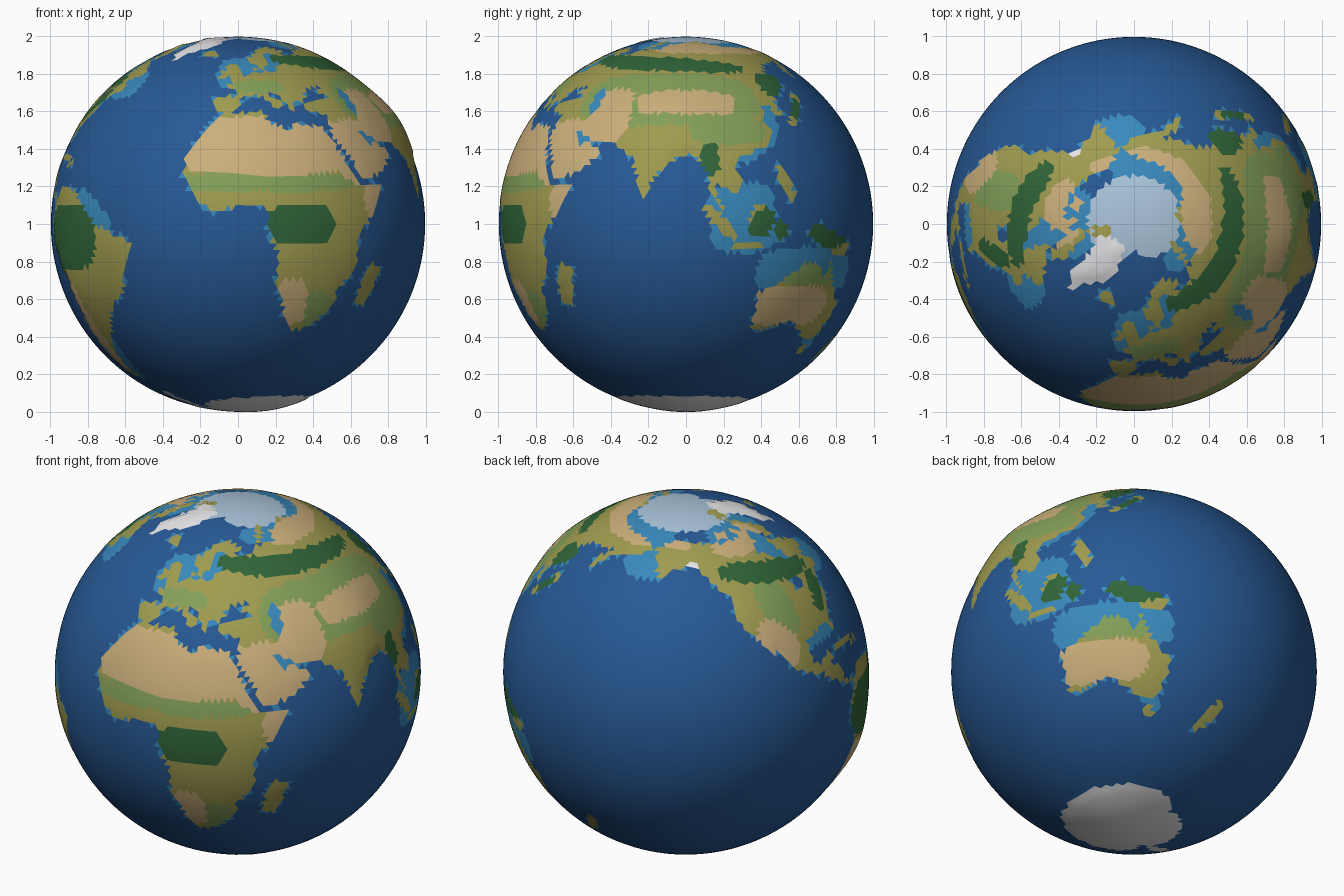
import bpy
import bmesh
import math
import random
from mathutils import Vector

random.seed(4)
default_cube = bpy.data.objects.get("Cube")
if default_cube:
    bpy.data.objects.remove(default_cube, do_unlink=True)

mesh = bpy.data.meshes.new("globe")
globe = bpy.data.objects.new("globe", mesh)
bpy.context.collection.objects.link(globe)


def add_material(name, red, green, blue):
    """Add a flat colour to the globe and return its slot number."""
    mat = bpy.data.materials.new(name)
    mat.use_nodes = True
    colour = (red, green, blue, 1)
    mat.diffuse_color = colour
    for node in mat.node_tree.nodes:
        if node.type == "BSDF_PRINCIPLED":
            node.inputs["Base Color"].default_value = colour
            node.inputs["Roughness"].default_value = 0.9
    mesh.materials.append(mat)
    return len(mesh.materials) - 1


ocean = add_material("deep ocean blue", 0.02, 0.1, 0.3)
shallow = add_material("shallow water blue", 0.04, 0.25, 0.5)
sea_ice = add_material("pale sea ice", 0.4, 0.55, 0.7)
savanna = add_material("olive savanna", 0.35, 0.33, 0.08)
grass = add_material("grass green", 0.23, 0.35, 0.1)
forest = add_material("forest green", 0.03, 0.13, 0.04)
desert = add_material("desert sand", 0.6, 0.43, 0.2)
ice = add_material("snow white", 0.83, 0.83, 0.85)
OPEN_SEA = {ocean}
WATER = {ocean, shallow, sea_ice}
LAND = {savanna, grass, forest, desert}

# Ball of small triangles
bm = bmesh.new()
bmesh.ops.create_icosphere(bm, subdivisions=6, radius=1)


def direction(lon, lat):
    """Unit vector for a longitude and latitude; longitude zero faces the front."""
    lon, lat = math.radians(lon), math.radians(lat)
    return Vector((math.cos(lat) * math.sin(lon), -math.cos(lat) * math.cos(lon), math.sin(lat)))


def lon_lat(point):
    point = point.normalized()
    return math.degrees(math.atan2(point.x, -point.y)), math.degrees(math.asin(point.z))


places = [(face, *lon_lat(face.calc_center_median())) for face in bm.faces]


def inside(lon, lat, outline):
    hit = False
    for (ax, ay), (bx, by) in zip(outline, outline[1:] + outline[:1]):
        if (ay > lat) != (by > lat) and lon < ax + (bx - ax) * (lat - ay) / (by - ay):
            hit = not hit
    return hit


def region(colour, *outline):
    """Paint the water faces within a coastline."""
    lons, lats = zip(*outline)
    for face, lon, lat in places:
        if face.material_index in WATER and min(lats) <= lat <= max(lats):
            if inside(lon, lat, outline) or inside(lon + 360, lat, outline):
                face.material_index = colour


def patch(colour, over, lon, lat, wide, tall, turn=0):
    """Paint a rounded patch, given by its centre and half sizes in degrees."""
    cos, sin = math.cos(math.radians(turn)), math.sin(math.radians(turn))
    for face, face_lon, face_lat in places:
        if face.material_index in over:
            east = (face_lon - lon + 180) % 360 - 180
            north = face_lat - lat
            along = abs(east * cos + north * sin) / wide
            across = abs(north * cos - east * sin) / tall
            if along ** 3 + across ** 3 < 1:
                face.material_index = colour


# Shallow seas of Europe and the north
patch(shallow, OPEN_SEA, lon=0, lat=54, wide=11, tall=8)
patch(shallow, OPEN_SEA, lon=19, lat=60, wide=9, tall=6)
patch(shallow, OPEN_SEA, lon=120, lat=73, wide=85, tall=5)
patch(shallow, OPEN_SEA, lon=190, lat=64, wide=16, tall=10)
# Shallow seas of Asia and Australia
patch(shallow, OPEN_SEA, lon=122, lat=35, wide=4, tall=6)
patch(shallow, OPEN_SEA, lon=116, lat=25, wide=10, tall=3, turn=35)
patch(shallow, OPEN_SEA, lon=108, lat=2, wide=11, tall=11)
patch(shallow, OPEN_SEA, lon=133, lat=-15, wide=20, tall=8)
patch(shallow, OPEN_SEA, lon=147, lat=-40, wide=3, tall=3)
patch(shallow, OPEN_SEA, lon=52, lat=27, wide=5, tall=3)
# Shallow seas of the Americas
patch(shallow, OPEN_SEA, lon=-85, lat=59, wide=9, tall=8)
patch(shallow, OPEN_SEA, lon=-92, lat=72, wide=32, tall=7)
patch(shallow, OPEN_SEA, lon=-59, lat=48, wide=9, tall=6)
patch(shallow, OPEN_SEA, lon=-89, lat=28, wide=9, tall=3)
patch(shallow, OPEN_SEA, lon=-51, lat=4, wide=10, tall=3, turn=-35)
patch(shallow, OPEN_SEA, lon=-63, lat=-45, wide=5, tall=11)
# Polar sea ice
patch(sea_ice, WATER, lon=180, lat=90, wide=190, tall=15)

# Africa
region(savanna, (-17, 15), (-17, 21), (-10, 31), (-6, 36), (10, 37), (11, 33), (19, 30), (20, 33),
       (32, 31), (34, 27), (37, 21), (39, 16), (43, 12), (51, 12), (48, 5), (40, -3), (40, -15),
       (35, -20), (35, -24), (28, -33), (20, -35), (18, -32), (12, -17), (13, -10), (9, -1),
       (9, 4), (5, 6), (-8, 4), (-13, 8))
# Europe
region(savanna, (-9, 37), (-9, 43), (-1, 43), (-1, 46), (-5, 48), (8, 54), (8, 57), (11, 54),
       (19, 54), (22, 58), (29, 60), (23, 60), (21, 63), (25, 65), (22, 66), (17, 62), (18, 59),
       (13, 55), (11, 59), (7, 58), (5, 61), (14, 68), (25, 71), (40, 67), (33, 66), (38, 64),
       (50, 68), (50, 42), (41, 42), (37, 45), (39, 47), (31, 46), (28, 41), (23, 41), (22, 36),
       (19, 41), (14, 45), (12, 44), (18, 40), (16, 38), (10, 43), (3, 43), (-2, 37), (-5, 36))
# Northern Asia
region(savanna, (49, 42), (49, 68), (68, 69), (70, 73), (87, 75), (104, 77), (113, 74), (130, 71),
       (160, 70), (178, 69), (190, 66), (178, 62), (163, 58), (157, 51), (156, 57), (163, 61),
       (143, 59), (135, 54), (141, 52), (140, 48), (128, 41), (129, 36), (126, 35), (125, 39),
       (118, 39))
# Southern Asia and Arabia
region(savanna, (49, 43), (118, 40), (122, 37), (119, 35), (122, 31), (119, 25), (108, 21),
       (106, 18), (109, 13), (105, 9), (100, 13), (99, 10), (103, 2), (98, 9), (97, 16), (92, 22),
       (87, 21), (80, 15), (77, 8), (73, 17), (72, 21), (66, 25), (57, 26), (50, 30), (48, 30),
       (51, 25), (56, 26), (60, 22), (55, 17), (43, 13), (42, 17), (35, 28), (36, 36), (27, 37),
       (27, 40), (36, 42))
# North America
region(savanna, (-168, 66), (-157, 71), (-115, 68), (-95, 68), (-94, 72), (-82, 69), (-87, 64),
       (-94, 60), (-82, 55), (-80, 51), (-77, 54), (-78, 62), (-65, 59), (-56, 53), (-66, 50),
       (-60, 46), (-70, 43), (-76, 35), (-81, 31), (-80, 26), (-84, 30), (-97, 28), (-97, 21),
       (-94, 18), (-90, 21), (-87, 21), (-88, 16), (-83, 15), (-83, 10), (-77, 8), (-83, 8),
       (-94, 16), (-105, 20), (-113, 31), (-110, 23), (-115, 30), (-124, 40), (-124, 48),
       (-138, 59), (-149, 60), (-160, 55), (-165, 61))
# South America
region(savanna, (-77, 8), (-72, 12), (-62, 10), (-50, 0), (-35, -6), (-39, -14), (-41, -22),
       (-48, -26), (-58, -38), (-65, -45), (-66, -55), (-74, -52), (-70, -18), (-81, -5), (-80, 1))
# Australia
region(savanna, (114, -22), (122, -18), (131, -12), (136, -12), (140, -17), (142, -11), (146, -19),
       (153, -26), (150, -37), (145, -39), (136, -34), (131, -31), (118, -35), (115, -34))
# Greenland
region(ice, (-45, 60), (-54, 67), (-58, 75), (-72, 78), (-60, 82), (-35, 83), (-18, 81), (-21, 72),
       (-38, 66))
# Antarctica
patch(ice, WATER, lon=75, lat=-90, wide=130, tall=23)
patch(ice, WATER, lon=-120, lat=-90, wide=90, tall=15)
patch(ice, WATER, lon=-62, lat=-70, wide=5, tall=7)

# Madagascar, Arctic islands, Caribbean
patch(savanna, WATER, lon=47, lat=-19, wide=3, tall=7, turn=-15)
patch(savanna, WATER, lon=-75, lat=69, wide=12, tall=4, turn=-30)
patch(savanna, WATER, lon=-110, lat=71, wide=6, tall=2)
patch(savanna, WATER, lon=-78, lat=80, wide=12, tall=3)
patch(savanna, WATER, lon=-78, lat=21, wide=6, tall=1)
patch(savanna, WATER, lon=-71, lat=19, wide=3, tall=1)
# Tasmania, New Zealand, New Guinea
patch(savanna, WATER, lon=146, lat=-42, wide=2, tall=2)
patch(savanna, WATER, lon=172, lat=-41, wide=7, tall=2, turn=55)
patch(savanna, WATER, lon=141, lat=-5, wide=10, tall=3, turn=-20)
# Borneo, Sumatra, Java, Sulawesi, Philippines, Japan
patch(savanna, WATER, lon=114, lat=1, wide=4, tall=5, turn=-30)
patch(savanna, WATER, lon=101, lat=0, wide=7, tall=2, turn=-45)
patch(savanna, WATER, lon=110, lat=-7, wide=5, tall=1)
patch(savanna, WATER, lon=121, lat=-2, wide=2, tall=3)
patch(savanna, WATER, lon=123, lat=13, wide=2, tall=6, turn=20)
patch(savanna, WATER, lon=138, lat=38, wide=9, tall=2, turn=45)
# Britain, Ireland, Iceland, northern islands
patch(savanna, WATER, lon=-2, lat=54, wide=3, tall=5, turn=15)
patch(savanna, WATER, lon=-8, lat=53, wide=2, tall=2)
patch(savanna, WATER, lon=-19, lat=65, wide=5, tall=2)
patch(savanna, WATER, lon=60, lat=74, wide=9, tall=2, turn=25)

# Grassland: Sahel, south-east Africa, steppe, China, north Australia, prairie, Europe
patch(grass, LAND, lon=11, lat=13, wide=30, tall=3)
patch(grass, LAND, lon=28, lat=-27, wide=5, tall=6)
patch(grass, LAND, lon=82, lat=42, wide=38, tall=11)
patch(grass, LAND, lon=105, lat=30, wide=14, tall=5)
patch(grass, LAND, lon=134, lat=-15, wide=13, tall=4)
patch(grass, LAND, lon=-104, lat=41, wide=8, tall=11)
patch(grass, LAND, lon=10, lat=47, wide=11, tall=3)
# Forest: Congo, Amazon, taiga, Manchuria, Canada
patch(forest, LAND, lon=20, lat=0, wide=11, tall=6)
patch(forest, LAND, lon=-65, lat=-4, wide=15, tall=10)
patch(forest, LAND, lon=70, lat=59, wide=52, tall=4, turn=-3)
patch(forest, LAND, lon=133, lat=48, wide=8, tall=5)
patch(forest, LAND, lon=-98, lat=53, wide=28, tall=4, turn=-8)
# Forest: tropical islands, Japan, Burma, Appalachia
patch(forest, LAND, lon=130, lat=-1, wide=20, tall=7)
patch(forest, LAND, lon=138, lat=38, wide=5, tall=4)
patch(forest, LAND, lon=98, lat=20, wide=3, tall=5)
patch(forest, LAND, lon=-78, lat=40, wide=8, tall=3, turn=45)
# Desert: Sahara, Horn, Arabia, Iran, Gobi, Kalahari, Australia, Mexico, Andes
patch(desert, LAND, lon=10, lat=25, wide=32, tall=10)
patch(desert, LAND, lon=48, lat=7, wide=5, tall=5)
patch(desert, LAND, lon=48, lat=23, wide=14, tall=11)
patch(desert, LAND, lon=60, lat=36, wide=9, tall=10)
patch(desert, LAND, lon=90, lat=40, wide=20, tall=5)
patch(desert, LAND, lon=18, lat=-25, wide=6, tall=8)
patch(desert, LAND, lon=128, lat=-26, wide=17, tall=7)
patch(desert, LAND, lon=-109, lat=30, wide=9, tall=6, turn=-40)
patch(desert, LAND, lon=-68, lat=-34, wide=4, tall=17)
# Tundra: Siberia, Canada, Alaska
patch(desert, LAND, lon=128, lat=70, wide=65, tall=5)
patch(desert, LAND, lon=-98, lat=67, wide=26, tall=6)
patch(desert, LAND, lon=-155, lat=69, wide=13, tall=2)
# Alaskan glacier, Caspian, Great Lakes
patch(ice, LAND, lon=-141, lat=60, wide=4, tall=2)
patch(shallow, LAND, lon=51, lat=41, wide=3, tall=5)
patch(ocean, LAND, lon=-86, lat=45, wide=4, tall=2)

# Scattered shallow water along the coasts
coast = [face for face in bm.faces if face.material_index == ocean
         and any(other.material_index in LAND for edge in face.edges for other in edge.link_faces)]
for face in random.sample(coast, len(coast) // 3):
    face.material_index = shallow

# Mountain relief: Tibet, Andes, Rockies, Greenland, Antarctica
peaks = [(direction(lon, lat), height) for lon, lat, height in (
    (86, 33, 0.025), (-68, -18, 0.02), (-110, 40, 0.01), (-40, 74, 0.01), (90, -78, 0.01))]
for vert in bm.verts:
    radius = 0.995
    if all(face.material_index not in WATER for face in vert.link_faces):
        radius += 0.002 + sum(height * math.exp(-(vert.co.angle(top) / 0.2) ** 2)
                              for top, height in peaks)
    vert.co = vert.co.normalized() * radius

# Stand the globe on the ground
lowest = min(vert.co.z for vert in bm.verts)
bmesh.ops.translate(bm, verts=bm.verts, vec=(0, 0, -lowest))
for face in bm.faces:
    face.smooth = True
bm.to_mesh(mesh)
bm.free()
